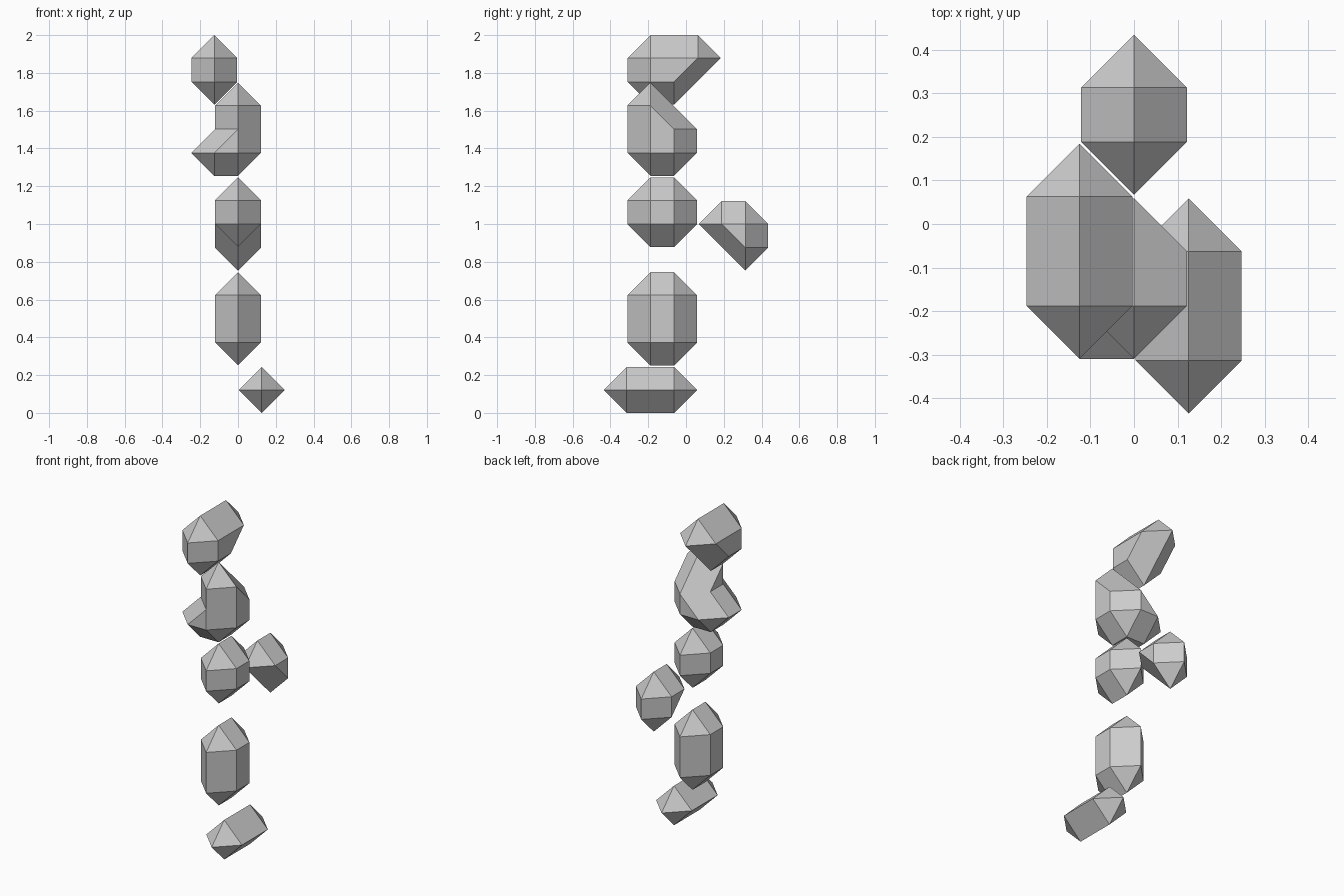
import bpy
import bmesh
from mathutils import Vector

cube = bpy.data.objects.get("Cube")
if cube:
    bpy.data.objects.remove(cube, do_unlink=True)

STEP = 0.1255    # spacing of the lattice the crystals grow on
RADIUS = 0.1215  # reach of every lattice point along each axis

stone = bpy.data.materials.new("pale_grey_stone")
stone.use_nodes = True
stone.diffuse_color = (0.6, 0.6, 0.6, 1)
stone.node_tree.nodes["Principled BSDF"].inputs["Base Color"].default_value = (0.6, 0.6, 0.6, 1)


def crystal(name, cells):
    """Convex faceted stone wrapped around octahedra at lattice cells (x, y, layer)."""
    bm = bmesh.new()
    for x, y, layer in cells:
        centre = Vector((x * STEP, y * STEP, RADIUS + layer * STEP))
        for axis in range(3):
            for side in (-1, 1):
                tip = centre.copy()
                tip[axis] += side * RADIUS
                bm.verts.new(tip)
    hull = bmesh.ops.convex_hull(bm, input=bm.verts)
    spare = {v for v in hull["geom_interior"] + hull["geom_unused"]
             if isinstance(v, bmesh.types.BMVert)}
    bmesh.ops.delete(bm, geom=list(spare), context="VERTS")
    bmesh.ops.dissolve_limit(bm, angle_limit=0.02, verts=bm.verts, edges=bm.edges)
    bmesh.ops.recalc_face_normals(bm, faces=bm.faces)
    mesh = bpy.data.meshes.new(name)
    bm.to_mesh(mesh)
    bm.free()
    mesh.materials.append(stone)
    obj = bpy.data.objects.new(name, mesh)
    bpy.context.collection.objects.link(obj)
    return obj


FRONT, BACK = -1.5, -0.5  # the two rows most stones stand on


def block(x, layers):
    return [(x, y, layer) for y in (FRONT, BACK) for layer in layers]


# Lowest stone, lying front to back
crystal("base_stone", [(1, y, 0) for y in (-2.5, FRONT, BACK)])

# Upright stones of the column
crystal("lower_stone", block(0, (2, 3, 4)))
crystal("middle_stone", block(0, (7, 8)))

# Small stone floating behind
crystal("rear_stone", [(0, 1.5, 7), (0, 2.5, 7), (0, 2.5, 6)])

# Tall stone with a sloped back, and the wedge on its right side
crystal("upper_stone", block(0, (10, 11)) + [(0, FRONT, 12)])
crystal("upper_stone_wedge", block(0, (10, 11)) + block(-1, (10,)))

# Top stone, overhanging to the back
crystal("top_stone", block(-1, (13, 14)) + [(-1, 0.5, 14)])
